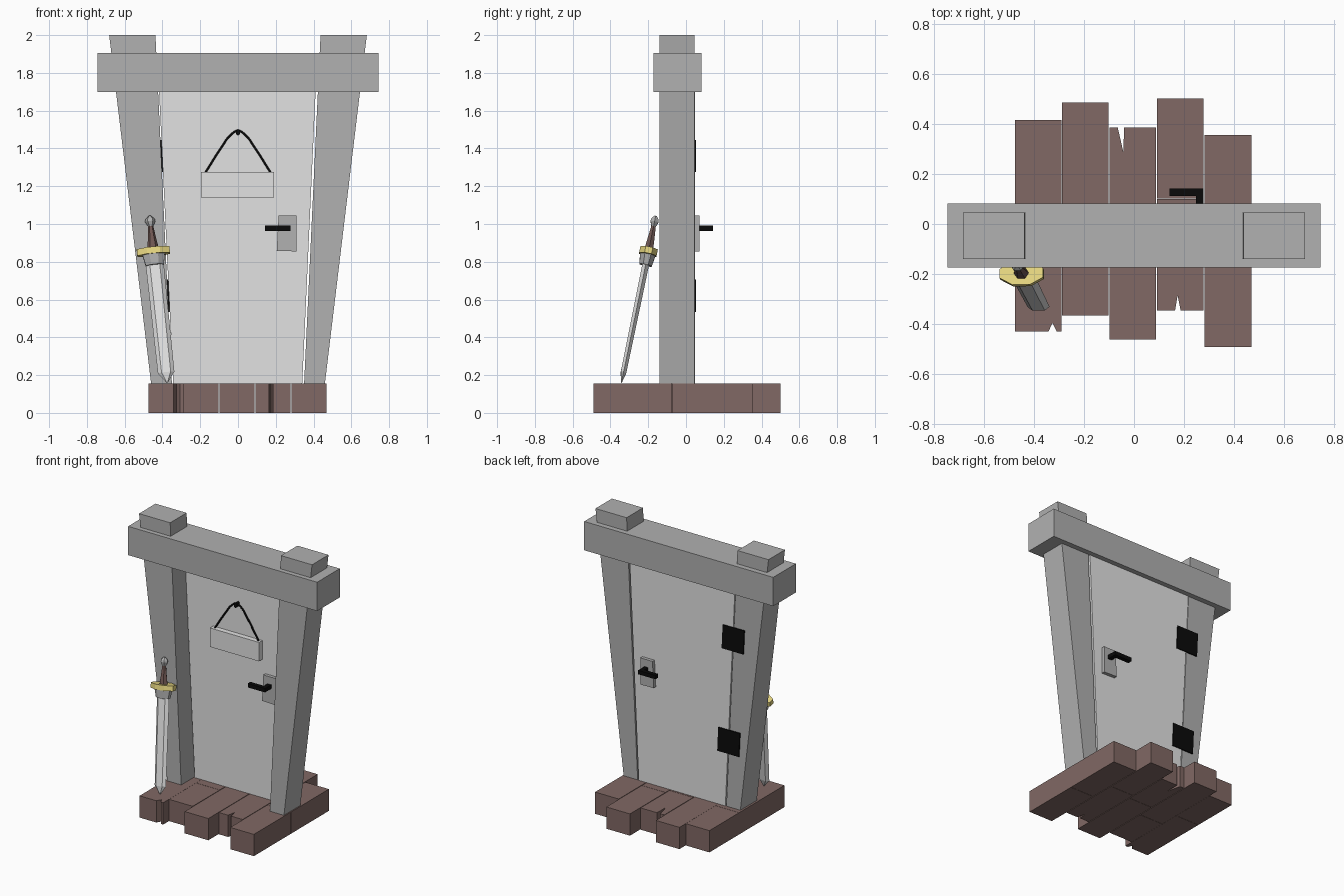
import bpy, bmesh, math
from mathutils import Vector, Matrix

if "Cube" in bpy.data.objects:
    bpy.data.objects.remove(bpy.data.objects["Cube"])


def material(name, r, g, b):
    m = bpy.data.materials.new(name)
    m.use_nodes = True
    m.diffuse_color = (r, g, b, 1)
    m.node_tree.nodes["Principled BSDF"].inputs["Base Color"].default_value = (r, g, b, 1)
    return m


stone = material("mid grey", 0.44, 0.44, 0.44)
pale = material("pale grey", 0.76, 0.76, 0.76)
wood = material("dark brown", 0.22, 0.14, 0.128)
black = material("black", 0.003, 0.003, 0.003)
gold = material("gold", 0.8, 0.68, 0.22)
leather = material("leather brown", 0.16, 0.095, 0.085)


def add_object(name, bm, mat, matrix=None):
    bmesh.ops.recalc_face_normals(bm, faces=bm.faces)
    mesh = bpy.data.meshes.new(name)
    bm.to_mesh(mesh)
    bm.free()
    mesh.materials.append(mat)
    obj = bpy.data.objects.new(name, mesh)
    bpy.context.collection.objects.link(obj)
    if matrix:
        obj.matrix_world = matrix
    return obj


def loft(name, rings, mat, matrix=None):
    """Skin a list of equal-length rings of 3D points and cap both ends."""
    bm = bmesh.new()
    loops = [[bm.verts.new(p) for p in ring] for ring in rings]
    n = len(loops[0])
    for a, b in zip(loops, loops[1:]):
        for i in range(n):
            j = (i + 1) % n
            bm.faces.new((a[i], a[j], b[j], b[i]))
    bm.faces.new(loops[0])
    bm.faces.new(loops[-1])
    return add_object(name, bm, mat, matrix)


def upright(name, outline, y0, y1, mat):
    """Extrude an x-z outline from y0 to y1."""
    return loft(name, [[(x, y, z) for x, z in outline] for y in (y0, y1)], mat)


def slab(name, outline, z0, z1, mat):
    """Extrude an x-y outline from z0 to z1."""
    return loft(name, [[(x, y, z) for x, y in outline] for z in (z0, z1)], mat)


def rect(x0, x1, y0, y1):
    return [(x0, y0), (x1, y0), (x1, y1), (x0, y1)]


# Floor planks: x start, front y, joint y, back y, front notch, back notch
FLOOR = 0.155
planks = [
    (-0.475, -0.43, 0.08, 0.415, [(-0.342, -0.43), (-0.325, -0.395), (-0.308, -0.43)], []),
    (-0.288, -0.365, -0.06, 0.485, [], []),
    (-0.098, -0.46, 0.06, 0.385, [], [(-0.04, 0.385), (-0.042, 0.285), (-0.065, 0.385)]),
    (0.092, -0.345, 0.1, 0.5, [(0.164, -0.345), (0.174, -0.285), (0.186, -0.345)], []),
    (0.282, -0.49, -0.075, 0.355, [], []),
]
for k, (x, front, joint, back, cut_f, cut_b) in enumerate(planks, 1):
    r = x + 0.186
    slab(f"plank_{k}_front", [(x, front), *cut_f, (r, front), (r, joint - 0.001), (x, joint - 0.001)],
         0, FLOOR, wood)
    slab(f"plank_{k}_back", [(x, joint + 0.001), (r, joint + 0.001), (r, back), *cut_b, (x, back)],
         0, FLOOR, wood)

# Leaning posts that rise through the lintel
for side, s in (("left", 1), ("right", -1)):
    upright(f"{side}_post", [(s * 0.35, FLOOR), (s * 0.46, FLOOR), (s * 0.682, 2), (s * 0.437, 2)],
            -0.14, 0.045, stone)
slab("lintel", rect(-0.745, 0.745, -0.173, 0.082), 1.7, 1.905, stone)

# Door leaf, a little narrower than the opening
upright("door", [(-0.343, FLOOR), (0.34, FLOOR), (0.411, 1.705), (-0.418, 1.705)], 0.002, 0.047, pale)

# Hinges bridging the door and the post on the back
for name, z in (("upper_hinge", 1.36), ("lower_hinge", 0.62)):
    cx = -0.35 - 0.047 * (z - FLOOR)
    h, lean = 0.085, 0.004
    upright(name, [(cx - h + lean, z - h), (cx + h + lean, z - h),
                   (cx + h - lean, z + h), (cx - h - lean, z + h)], 0.044, 0.053, black)

# Handles on both faces
for side, s, face in (("front", -1, 0.003), ("back", 1, 0.046)):
    upright(f"{side}_handle_plate", [(0.205, 0.858), (0.31, 0.855), (0.31, 1.045), (0.215, 1.045)],
            face, face + s * 0.025, stone)
    a, b, c = (face + s * d for d in (0.02, 0.066, 0.096))
    slab(f"{side}_handle_lever", [(0.278, a), (0.278, c), (0.142, c), (0.142, b), (0.248, b), (0.248, a)],
         0.964, 0.992, black)

# Hanging sign with cord and peg
upright("sign", rect(-0.197, 0.19, 1.14, 1.275), -0.035, 0.003, pale)
curve = bpy.data.curves.new("sign_cord", "CURVE")
curve.dimensions = "3D"
curve.bevel_depth = 0.006
curve.bevel_resolution = 1
curve.resolution_u = 6
half = [(0.175, 1.268), (0.085, 1.41), (0.04, 1.47)]
path = [(-x, z) for x, z in half] + [(0, 1.493)] + half[::-1]
spline = curve.splines.new("BEZIER")
spline.bezier_points.add(len(path) - 1)
for point, (x, z) in zip(spline.bezier_points, path):
    point.co = (x, -0.014, z)
    point.handle_left_type = point.handle_right_type = "AUTO"
curve.materials.append(black)
bpy.context.collection.objects.link(bpy.data.objects.new("sign_cord", curve))
peg = [(0.012 * math.cos(t * math.pi / 4), 1.486 + 0.018 * math.sin(t * math.pi / 4)) for t in range(8)]
upright("sign_peg", peg, -0.03, 0.005, black)

# Sword leaning on the right post: built tip-down along z, then tilted
tip, top = Vector((-0.375, -0.342, 0.16)), Vector((-0.468, -0.16, 1.045))
zaxis = (top - tip).normalized()
yaxis = zaxis.cross(Vector((1, 0, 0))).normalized()
xaxis = yaxis.cross(zaxis)
tilt = Matrix.Translation(tip) @ Matrix((xaxis, yaxis, zaxis)).transposed().to_4x4()


def sword_part(name, section, levels, mat):
    """Loft a section through (z, x scale, y scale) levels."""
    loft(name, [[(x * sx, y * sy, z) for x, y in section] for z, sx, sy in levels], mat, tilt)


hexagon = [(math.cos(t * math.pi / 3), math.sin(t * math.pi / 3)) for t in range(6)]
blade = [(1, 0), (0.55, 1), (-0.55, 1), (-1, 0), (-0.55, -1), (0.55, -1)]
guard = [(1, 0.4), (0.4, 1), (-0.4, 1), (-1, 0.4), (-1, -0.4), (-0.4, -1), (0.4, -1), (1, -0.4)]
sword_part("sword_blade", blade, [(0, 0.003, 0.002), (0.055, 0.044, 0.015), (0.66, 0.048, 0.018)], pale)
sword_part("sword_collar", guard, [(0.638, 0.048, 0.033), (0.70, 0.06, 0.042)], stone)
sword_part("sword_guard", guard, [(0.695, 0.087, 0.047), (0.73, 0.087, 0.047)], gold)
sword_part("sword_grip", hexagon, [(0.73, 0.03, 0.026), (0.79, 0.021, 0.02), (0.855, 0.013, 0.013)], leather)
sword_part("sword_pommel", hexagon, [(0.845, 0.012, 0.012), (0.875, 0.027, 0.025),
                                     (0.888, 0.025, 0.023), (0.906, 0.007, 0.007)], stone)
